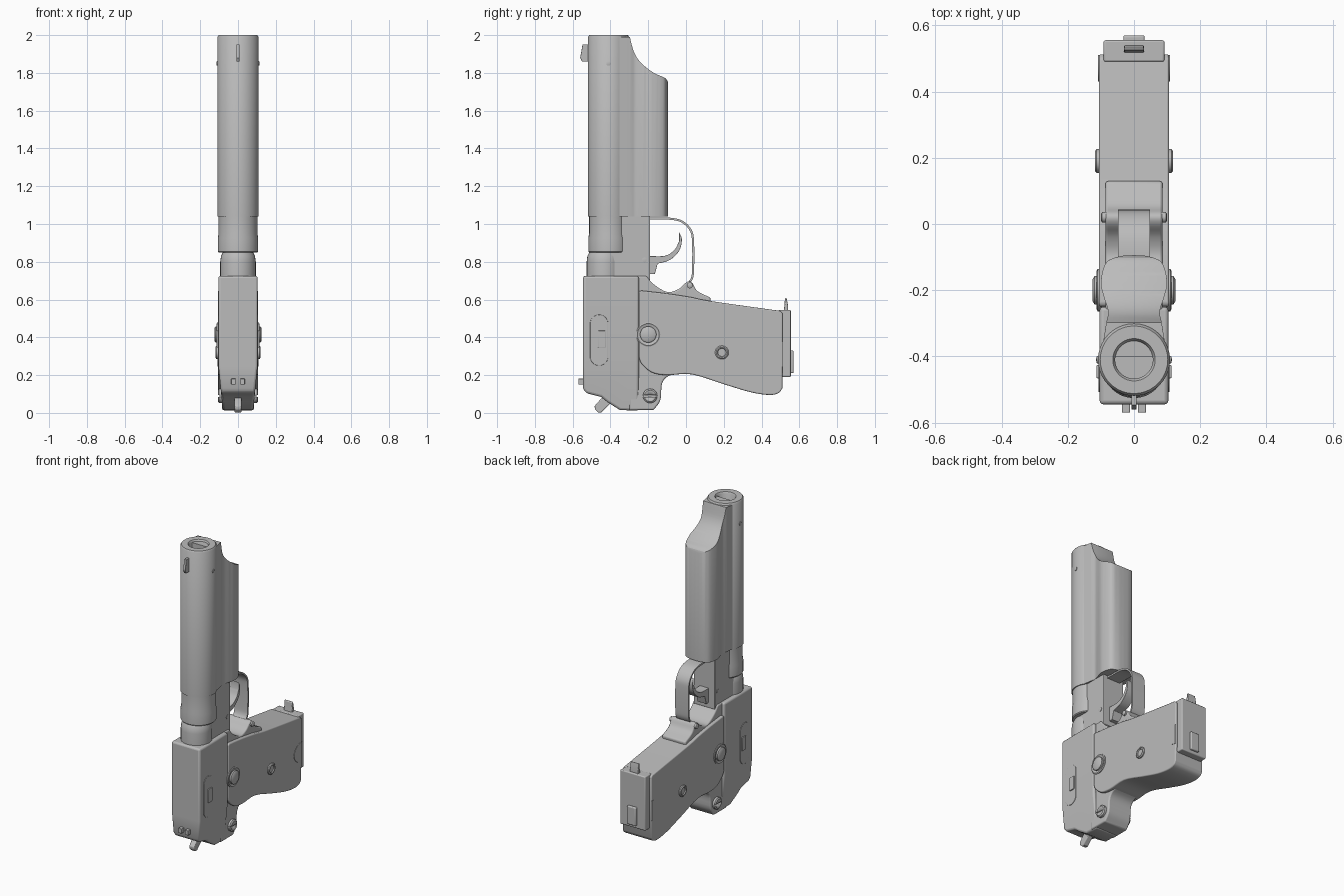
import bpy, bmesh, math
from mathutils import Matrix, Vector

if "Cube" in bpy.data.objects:
    bpy.data.objects.remove(bpy.data.objects["Cube"])

grey = bpy.data.materials.new("plain grey")
grey.use_nodes = True
colour = (.5, .5, .5, 1)
grey.diffuse_color = colour
grey.node_tree.nodes["Principled BSDF"].inputs["Base Color"].default_value = colour


def finish(name, bm, bevel=0):
    """Turn a bmesh into a shaded object with optional rounded edges."""
    bmesh.ops.recalc_face_normals(bm, faces=bm.faces)
    mesh = bpy.data.meshes.new(name)
    bm.to_mesh(mesh)
    bm.free()
    mesh.materials.append(grey)
    obj = bpy.data.objects.new(name, mesh)
    bpy.context.collection.objects.link(obj)
    bpy.ops.object.select_all(action='DESELECT')
    obj.select_set(True)
    bpy.context.view_layer.objects.active = obj
    bpy.ops.object.shade_smooth_by_angle(angle=math.radians(35))
    if bevel:
        mod = obj.modifiers.new("rounded edges", 'BEVEL')
        mod.width = bevel
        mod.segments = 3
        mod.limit_method = 'ANGLE'
        mod.angle_limit = math.radians(40)
    return obj


def side_prism(points, half, centre=0):
    """Extrude a (y, z) outline across x."""
    bm = bmesh.new()
    face = bm.faces.new([bm.verts.new((centre - half, y, z)) for y, z in points])
    new = bmesh.ops.extrude_face_region(bm, geom=[face])["geom"]
    verts = [v for v in new if isinstance(v, bmesh.types.BMVert)]
    bmesh.ops.translate(bm, verts=verts, vec=(2 * half, 0, 0))
    return bm


def profile(name, points, half, bevel=0, centre=0):
    return finish(name, side_prism(points, half, centre), bevel)


def box(name, y, z, half, bevel=0, centre=0):
    corners = [(y[0], z[0]), (y[1], z[0]), (y[1], z[1]), (y[0], z[1])]
    return profile(name, corners, half, bevel, centre)


def lathe(name, points, matrix, steps=32):
    """Spin an (r, height) outline around its own z axis."""
    bm = bmesh.new()
    verts = [bm.verts.new((r, 0, h)) for r, h in points]
    edges = [bm.edges.new(pair) for pair in zip(verts, verts[1:])]
    bmesh.ops.spin(bm, geom=verts + edges, cent=(0, 0, 0), axis=(0, 0, 1),
                   angle=math.tau, steps=steps)
    bmesh.ops.remove_doubles(bm, verts=bm.verts, dist=.0001)
    bm.transform(matrix)
    return finish(name, bm)


def knob(name, y, z, points):
    """Round fitting on both sides, outline given as (r, distance from centre)."""
    for side, label in ((1, "left"), (-1, "right")):
        turn = Matrix.Rotation(side * math.pi / 2, 4, 'Y')
        lathe(f"{label}_{name}", points, Matrix.Translation((0, y, z)) @ turn)


def curve(points, steps=5):
    """Smooth path through the given points."""
    pts = [Vector(p) for p in points]
    pts = [2 * pts[0] - pts[1]] + pts + [2 * pts[-1] - pts[-2]]
    path = []
    for a, b, c, d in zip(pts, pts[1:], pts[2:], pts[3:]):
        for i in range(steps):
            t = i / steps
            path.append(b + (c - a) * t / 2 + (2 * a - 5 * b + 4 * c - d) * t * t / 2
                        + (3 * b - a - 3 * c + d) * t ** 3 / 2)
    return path + [pts[-2]]


def boolean(obj, other, operation):
    mod = obj.modifiers.new("shape", 'BOOLEAN')
    mod.object = other
    mod.operation = operation
    mod.solver = 'EXACT'
    other.hide_render = True
    other.hide_set(True)
    other.display_type = 'WIRE'


# Muzzle tube with an open bore
axis = Matrix.Translation((0, -.41, 0))
lathe("muzzle_tube", [(0, 1.7), (.057, 1.7), (.057, 1.99), (.064, 2), (.102, 2),
                      (.109, 1.99), (.109, 1.04), (0, 1.04)], axis, 40)

# Rear housing: waisted section trimmed to the swept side outline
half_section = curve([(.1, -.4), (.084, -.3), (.078, -.265), (.091, -.22),
                      (.1, -.175), (.085, -.118), (.045, -.098), (0, -.094)])
section = [(p.x, p.y) for p in half_section]
section += [(-x, y) for x, y in reversed(section[:-1])]
bm = bmesh.new()
base = bm.faces.new([bm.verts.new((x, y, 1.04)) for x, y in section])
raised = bmesh.ops.extrude_face_region(bm, geom=[base])["geom"]
bmesh.ops.translate(bm, vec=(0, 0, .95),
                    verts=[v for v in raised if isinstance(v, bmesh.types.BMVert)])
housing = finish("rear_housing", bm)
sweep = curve([(-.09, 1.74), (-.11, 1.772), (-.17, 1.8), (-.235, 1.85),
               (-.275, 1.91), (-.3, 2)])
trim = profile("housing_trim", [(-.5, 2), (-.5, 1), (-.08, 1)] + sweep, .2)
boolean(housing, trim, 'INTERSECT')
mod = housing.modifiers.new("rounded edges", 'BEVEL')
mod.width = .012
mod.segments = 3
mod.angle_limit = math.radians(50)

# Collar, barrel and support block
lathe("collar", [(0, 1.05), (.103, 1.05), (.103, .95), (.107, .925), (.107, .855),
                 (.103, .85), (0, .85)], axis)
lathe("barrel", [(0, .86), (.08, .85), (.09, .83), (.094, .8), (.094, .7), (0, .7)],
      Matrix.Translation((0, -.432, 0)))
box("support_block", (-.43, -.19), (.7, 1.05), .077, .004)
knob("block_pin", -.22, .81, [(.013, 0), (.013, .08), (0, .082)])

# Receiver, narrowing towards its lower end
bm = side_prism([(-.545, .725), (-.25, .725), (-.25, .012), (-.35, .015),
                 (-.42, .06), (-.45, .085), (-.53, .105), (-.545, .13)], .104)
bmesh.ops.bisect_plane(bm, geom=bm.verts[:] + bm.edges[:] + bm.faces[:],
                       plane_co=(0, 0, .25), plane_no=(0, 0, 1))
for v in bm.verts:
    if v.co.z < .25:
        v.co.x -= math.copysign((.25 - v.co.z) * .1, v.co.x)
finish("receiver", bm, .012)

# Frame running from the rear tang to the guard pivot
tang = curve([(-.21, .725), (-.17, .68), (-.1, .64), (-.04, .655), (0, .69),
              (.03, .692), (.06, .645), (.13, .61)], 4)
heel = curve([(.1, .25), (-.07, .205), (-.125, .16), (-.135, .07), (-.17, .016)], 4)
profile("frame", [(-.3, .725)] + tang + heel + [(-.3, .016)], .086, .008)

# Grip
spine = curve([(-.24, .648), (-.1, .632), (.03, .612), (.13, .592), (.5, .54)], 3)
belly = curve([(.51, .13), (.49, .105), (.44, .095), (.34, .11), (.2, .152),
               (.03, .204), (-.1, .2), (-.18, .214), (-.235, .26), (-.25, .3)], 4)
profile("grip", spine + [(.512, .525)] + belly + [(-.25, .64)], .106, .014)

# Magazine base, catch and button
box("magazine_base", (.49, .555), (.19, .545), .092, .006)
profile("magazine_tab", [(.51, .5), (.54, .5), (.54, .57), (.532, .61),
                         (.524, .605), (.52, .56)], .03, .004)
box("magazine_button", (.54, .57), (.21, .33), .032, .006)

# Trigger guard strip
guard = curve([(-.19, 1.035), (-.07, 1.032), (-.01, 1.012), (.032, .965),
               (.043, .9), (.043, .76), (.036, .71), (.015, .68)])
inner = []
for i, p in enumerate(guard):
    along = guard[min(i + 1, len(guard) - 1)] - guard[max(i - 1, 0)]
    inner.append(p + Vector((along.y, -along.x)).normalized() * .011)
profile("trigger_guard", guard + inner[::-1], .048)

# Trigger
blade = curve([(-.15, .79), (-.085, .81), (-.035, .86), (-.022, .92), (-.036, .955)])
hollow = curve([(-.036, .91), (-.06, .865), (-.11, .832), (-.2, .83)])
profile("trigger", [(-.2, .735), (-.165, .735)] + blade + hollow, .032, .004)

# Pins, levers and grip screws
knob("guard_pin", .02, .675, [(.016, 0), (.016, .096), (.01, .1), (0, .1)])
knob("muzzle_pin", -.41, 1.85, [(.012, .09), (.012, .112), (0, .115)])
knob("lever_ring", -.2, .415, [(.064, .09), (.064, .11), (.058, .113), (.052, .109), (0, .109)])
knob("lever_button", -.2, .415, [(.043, .1), (.043, .119), (.034, .125), (0, .125)])
knob("grip_screw", .19, .32, [(.036, .1), (.036, .113), (.03, .118), (.024, .117),
                              (.021, .111), (0, .111)])
knob("frame_screw", -.19, .09, [(0, .05), (.038, .05), (.038, .1), (.03, .106), (0, .106)])

for side, label in ((1, "left"), (-1, "right")):
    # Slot across the frame screw
    slot = box(f"{label}_slot_cutter", (-.24, -.14), (.085, .095), .008, 0, side * .106)
    boolean(bpy.data.objects[f"{label}_frame_screw"], slot, 'DIFFERENCE')
    # Long side plate with its small catch
    ring = []
    for i in range(24):
        a = math.tau * (i + .5) / 24
        ring.append((-.46 + .048 * math.cos(a),
                     .385 + math.copysign(.087, math.sin(a)) + .048 * math.sin(a)))
    profile(f"{label}_side_plate", ring, .004, .002, side * .103)
    box(f"{label}_side_catch", (-.466, -.426), (.345, .435), .007, .003, side * .106)
    # Thumb rest near the magazine base
    arc = [(.51 - .08 * math.sin(math.pi * i / 12), .31 + .065 * math.cos(math.pi * i / 12))
           for i in range(13)]
    profile(f"{label}_thumb_rest", arc, .003, 0, side * .105)
    # Rear sight posts
    box(f"{label}_rear_sight", (-.57, -.53), (.15, .182), .012, .003, side * .024)

# Front sight and hammer
profile("front_sight", [(-.5, 1.86), (-.55, 1.86), (-.56, 1.88), (-.548, 1.95), (-.5, 1.95)],
        .008, .002)
profile("hammer", [(-.41, .1), (-.45, .075), (-.484, .036), (-.482, .018),
                   (-.464, .001), (-.448, .003), (-.4, .05)], .018, .005)
